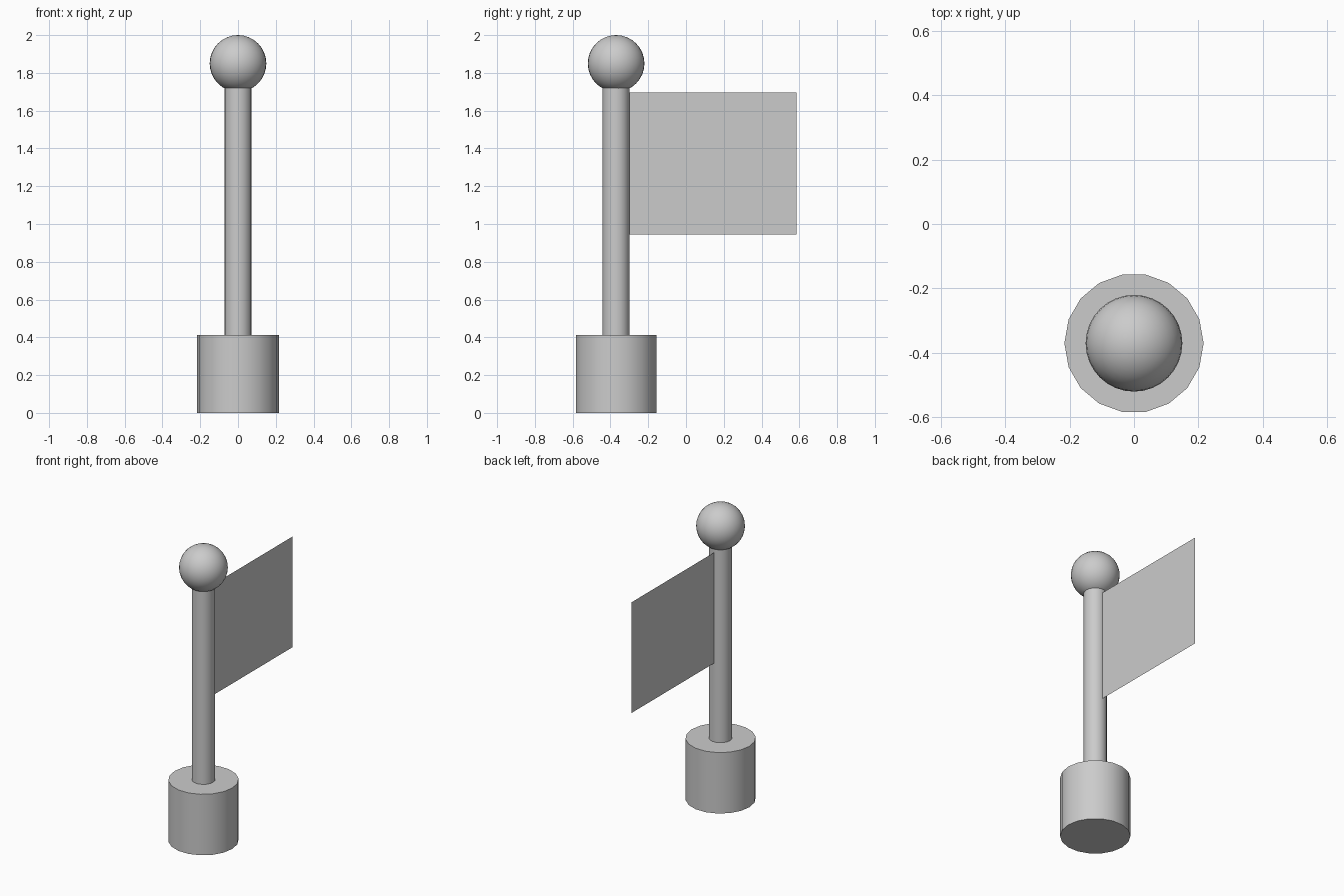
import bpy
import math

if "Cube" in bpy.data.objects:
    bpy.data.objects.remove(bpy.data.objects["Cube"])

POLE_Y = -0.37


def smooth(obj, name):
    obj.name = name
    bpy.ops.object.shade_smooth_by_angle(angle=math.radians(35))


def cylinder(name, radius, z0, z1):
    bpy.ops.mesh.primitive_cylinder_add(
        vertices=18, radius=radius, depth=z1 - z0,
        location=(0, POLE_Y, (z0 + z1) / 2), rotation=(0, 0, math.pi / 2))
    smooth(bpy.context.object, name)


# Base and pole
cylinder("base", 0.216, 0.0, 0.413)
cylinder("pole", 0.072, 0.413, 1.73)

# Ball on top of the pole
bpy.ops.mesh.primitive_uv_sphere_add(
    segments=32, ring_count=16, radius=0.15, location=(0, POLE_Y, 1.85))
smooth(bpy.context.object, "ball_finial")

# Flat single-sheet flag, attached at the back of the pole
y0, y1, z0, z1 = POLE_Y + 0.07, 0.585, 0.945, 1.695
mesh = bpy.data.meshes.new("flag")
mesh.from_pydata([(0, y0, z0), (0, y1, z0), (0, y1, z1), (0, y0, z1)],
                 [], [(0, 1, 2, 3)])
bpy.context.collection.objects.link(bpy.data.objects.new("flag", mesh))
